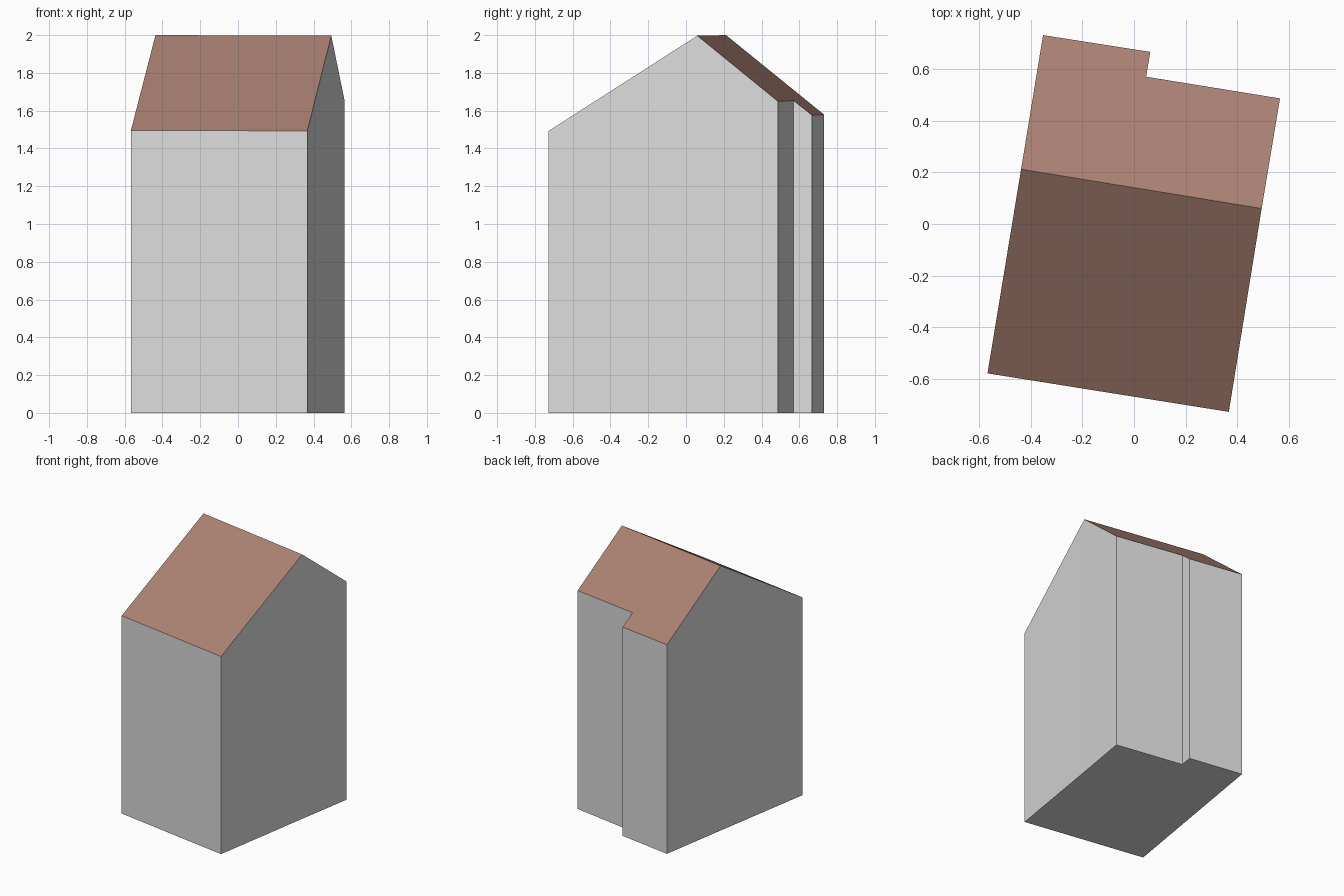
import bpy, bmesh

if "Cube" in bpy.data.objects:
    bpy.data.objects.remove(bpy.data.objects["Cube"])


def lin(c):
    c /= 255
    return c / 12.92 if c < 0.04 else ((c + 0.055) / 1.055) ** 2.4


def material(name, r, g, b):
    m = bpy.data.materials.new(name)
    m.diffuse_color = (lin(r), lin(g), lin(b), 1)
    m.use_nodes = True
    m.node_tree.nodes["Principled BSDF"].inputs["Base Color"].default_value = m.diffuse_color
    return m


def add_object(name, verts, faces, mat):
    me = bpy.data.meshes.new(name)
    me.from_pydata(verts, [], faces)
    me.materials.append(mat)
    bm = bmesh.new()
    bm.from_mesh(me)
    loose = [v for v in bm.verts if not v.link_faces]
    bmesh.ops.delete(bm, geom=loose, context='VERTS')
    bm.to_mesh(me)
    bm.free()
    ob = bpy.data.objects.new(name, me)
    bpy.context.collection.objects.link(ob)
    return ob


wall_grey = material("wall grey", 220, 220, 220)
roof_clay = material("roof clay", 172, 131, 116)

# Outline counterclockwise from front left, with height of the wall top
outline = [
    (-0.567, -0.578, 1.495),  # front left
    (0.367, -0.727, 1.493),   # front right
    (0.494, 0.060, 1.997),    # ridge right
    (0.565, 0.486, 1.650),    # back right
    (0.047, 0.570, 1.653),    # step inner
    (0.063, 0.666, 1.577),    # step outer
    (-0.352, 0.731, 1.579),   # back left
    (-0.437, 0.212, 2.000),   # ridge left
]
n = len(outline)
verts = [(x, y, 0) for x, y, z in outline] + outline

# Walls and floor
sides = [(i, (i + 1) % n, n + (i + 1) % n, n + i) for i in range(n)]
add_object("walls", verts, sides + [tuple(reversed(range(n)))], wall_grey)

# Two roof slopes meeting at the ridge
add_object("roof", verts, [(n, n + 1, n + 2, n + 7),
                           tuple(range(n + 2, n + 8))], roof_clay)
